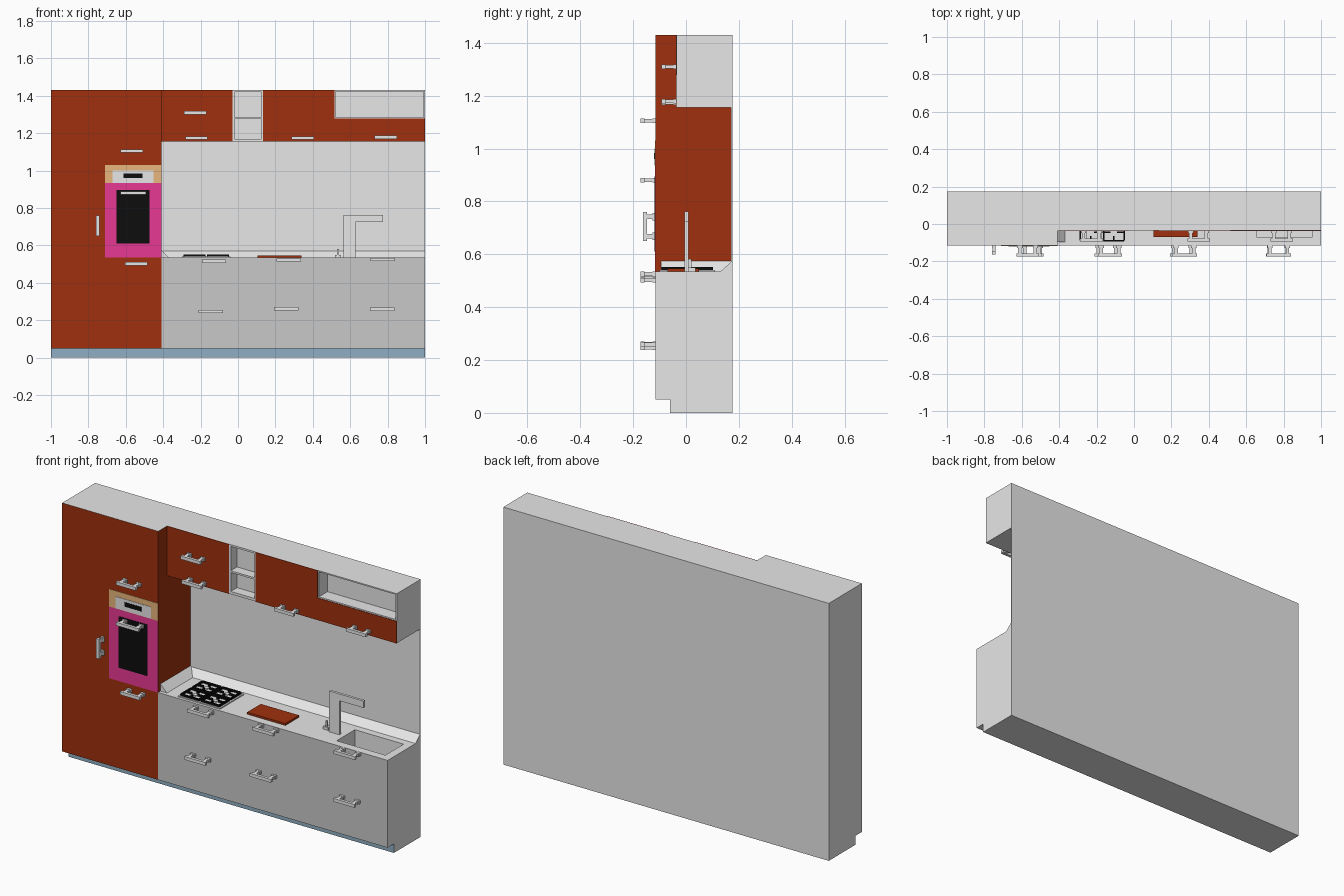
import bpy
import bmesh
from mathutils import Vector

if "Cube" in bpy.data.objects:
    bpy.data.objects.remove(bpy.data.objects["Cube"], do_unlink=True)


def material(name, r, g, b):
    m = bpy.data.materials.new(name)
    m.use_nodes = True
    m.diffuse_color = (r, g, b, 1)
    m.node_tree.nodes["Principled BSDF"].inputs["Base Color"].default_value = (r, g, b, 1)
    return m


light = material("light grey", 0.8, 0.8, 0.8)
mid = material("mid grey", 0.58, 0.58, 0.58)
brown = material("red brown", 0.35, 0.03, 0.004)
blue = material("slate blue", 0.28, 0.43, 0.55)
pink = material("magenta", 0.8, 0.04, 0.29)
tan = material("tan", 0.8, 0.47, 0.2)
black = material("black", 0.004, 0.004, 0.004)


def finish(bm, name, mats):
    bmesh.ops.recalc_face_normals(bm, faces=bm.faces)
    mesh = bpy.data.meshes.new(name)
    bm.to_mesh(mesh)
    bm.free()
    for m in mats:
        mesh.materials.append(m)
    obj = bpy.data.objects.new(name, mesh)
    bpy.context.collection.objects.link(obj)
    return obj


def add_box(bm, x, y, z):
    verts = bmesh.ops.create_cube(bm, size=1)["verts"]
    for v in verts:
        v.co = Vector([(r[0] + r[1]) / 2 + c * (r[1] - r[0]) for r, c in zip((x, y, z), v.co)])


def box(name, x, y, z, mat, accent=None, facing=()):
    """Box by ranges; faces pointing along a 'facing' direction get the accent colour."""
    bm = bmesh.new()
    add_box(bm, x, y, z)
    obj = finish(bm, name, [mat] + ([accent] if accent else []))
    for p in obj.data.polygons:
        if any(p.normal.dot(Vector(d)) > 0.9 for d in facing):
            p.material_index = 1
    return obj


def carve(obj, x, y, z):
    """Cut a box-shaped recess, lined in the first colour of the object."""
    cutter = box("recess_cutter", x, y, z, obj.data.materials[0])
    mod = obj.modifiers.new("recess", "BOOLEAN")
    mod.operation, mod.object, mod.solver = "DIFFERENCE", cutter, "EXACT"
    bpy.context.view_layer.objects.active = obj
    bpy.ops.object.modifier_apply(modifier=mod.name)
    bpy.data.objects.remove(cutter, do_unlink=True)


def prism(name, axis, points, start, end, mat):
    """Extrude a profile in the plane across the given axis (0 = x, 1 = y)."""
    bm = bmesh.new()
    def place(t, a, b):
        return (t, a, b) if axis == 0 else (a, t, b)
    face = bm.faces.new([bm.verts.new(place(start, *p)) for p in points])
    moved = bmesh.ops.extrude_face_region(bm, geom=[face])["geom"]
    shift = Vector(place(end - start, 0, 0))
    for v in moved:
        if isinstance(v, bmesh.types.BMVert):
            v.co += shift
    return finish(bm, name, [mat])


FRONT, UPPER, BACK = -0.115, -0.035, 0.175
TOP, SHELF, COUNTER, KICK, SPLIT = 1.43, 1.155, 0.535, 0.05, -0.41
OUT, RIGHT = (0, -1, 0), (1, 0, 0)

# Cabinet bodies
box("toe_kick", (-1, 1), (-0.06, BACK), (0, KICK), light, blue, [OUT])
box("tall_cabinet", (-1, SPLIT), (FRONT, BACK), (KICK, TOP), light, brown, [OUT, RIGHT])
lower = box("lower_cabinet", (SPLIT, 1), (FRONT, BACK), (KICK, COUNTER), light, mid, [OUT])
upper = box("upper_cabinet", (SPLIT, 1), (UPPER, BACK), (SHELF, TOP), light)
box("back_wall", (SPLIT, 1), (BACK - 0.005, BACK), (COUNTER, SHELF), light)

# Sink and open shelves
carve(lower, (0.655, 0.955), (-0.07, 0.09), (0.43, 0.6))
carve(upper, (-0.02, 0.125), (-0.1, 0.02), (1.285, 1.42))
carve(upper, (-0.02, 0.125), (-0.1, 0.02), (1.17, 1.275))
carve(upper, (0.522, 0.992), (-0.1, 0.04), (1.285, 1.423))

# Upper doors
for name, x, z in (("upper_left_door", (SPLIT, -0.03), (SHELF, TOP)),
                   ("upper_middle_door", (0.135, 0.515), (SHELF, TOP)),
                   ("upper_right_door", (0.515, 1), (SHELF, 1.278))):
    box(name, x, (UPPER - 0.003, UPPER), z, brown)

# Sloped splash strips along the wall and the tall cabinet
prism("back_splash", 0, [(0.13, COUNTER), (BACK, COUNTER), (BACK, 0.575)], SPLIT, 1, light)
prism("side_splash", 1, [(-0.37, COUNTER), (SPLIT, COUNTER), (SPLIT, 0.575)], -0.095, BACK, light)

# Oven, as stacked plates
def plate(name, x, z, layer, mat):
    box(name, x, (FRONT - 0.002 * layer, FRONT), z, mat)

plate("oven_door", (-0.71, SPLIT), (COUNTER, 0.933), 1, pink)
plate("oven_window", (-0.65, -0.473), (0.61, 0.895), 2, black)
plate("oven_panel", (-0.71, SPLIT), (0.933, 1.03), 1, tan)
plate("oven_controls", (-0.67, -0.452), (0.935, 1.0), 2, light)
plate("oven_display", (-0.612, -0.51), (0.96, 0.984), 3, black)


# Handles: a front bar on two legs with small feet
def handle(name, x, z, y=FRONT, length=0.12, upright=False):
    bm = bmesh.new()
    h, t = length / 2, 0.009
    def part(along, depth, r):
        across = (-r, r)
        a, b = (across, along) if upright else (along, across)
        add_box(bm, [x + c for c in a], [y - c for c in depth[::-1]], [z + c for c in b])
    reach = 0.048 if upright else 0.058
    part((-h, h), (reach - 0.016, reach), t)
    for s in (-1, 1):
        c = s * (h - 0.018)
        part((c - 0.009, c + 0.009), (0, reach - 0.016), t * 0.8)
        part((c - 0.014, c + 0.014), (0, 0.012), t)
    finish(bm, name, [light])


for i, (x, z) in enumerate(((-0.228, 1.309), (-0.222, 1.174), (0.345, 1.174), (0.789, 1.179))):
    handle(f"upper_handle_{i}", x, z, UPPER)
for i, (x, z) in enumerate(((-0.128, 0.515), (0.272, 0.522), (0.774, 0.525),
                            (-0.145, 0.247), (0.258, 0.261), (0.771, 0.259))):
    handle(f"drawer_handle_{i}", x, z, length=0.13)
handle("tall_top_handle", -0.569, 1.105)
handle("tall_bottom_handle", -0.543, 0.502)
handle("oven_handle", -0.56, 0.88, length=0.138)
handle("tall_side_handle", -0.749, 0.705, length=0.11, upright=True)

# Hob with four grates
box("hob", (-0.3, -0.04), (-0.1, 0.11), (COUNTER, 0.541), light)
bm = bmesh.new()
caps = bmesh.new()
for cx in (-0.232, -0.108):
    for cy in (-0.045, 0.055):
        w, d, t, z = 0.055, 0.044, 0.004, (0.541, 0.552)
        for s in (-1, 1):
            add_box(bm, (cx - w, cx + w), (cy + s * d - t, cy + s * d + t), z)
            add_box(bm, (cx + s * w - t, cx + s * w + t), (cy - d, cy + d), z)
            px, py = sorted((s * 0.018, s * w)), sorted((s * 0.018, s * d))
            add_box(bm, [cx + p for p in px], (cy - t, cy + t), z)
            add_box(bm, (cx - t, cx + t), [cy + p for p in py], z)
        add_box(caps, (cx - 0.012, cx + 0.012), (cy - 0.012, cy + 0.012), (0.541, 0.546))
finish(bm, "hob_grates", [black])
finish(caps, "burner_caps", [light])

# Cutting board
box("cutting_board", (0.105, 0.34), (-0.07, 0.05), (COUNTER, 0.546), brown)

# Tap and its lever
prism("tap", 1, [(0.563, COUNTER), (0.627, COUNTER), (0.627, 0.724),
                 (0.775, 0.724), (0.775, 0.762), (0.563, 0.762)], -0.005, 0.009, light)
bm = bmesh.new()
add_box(bm, (0.518, 0.55), (0.005, 0.035), (COUNTER, 0.55))
add_box(bm, (0.53, 0.54), (0.01, 0.02), (0.55, 0.582))
finish(bm, "tap_lever", [light])
